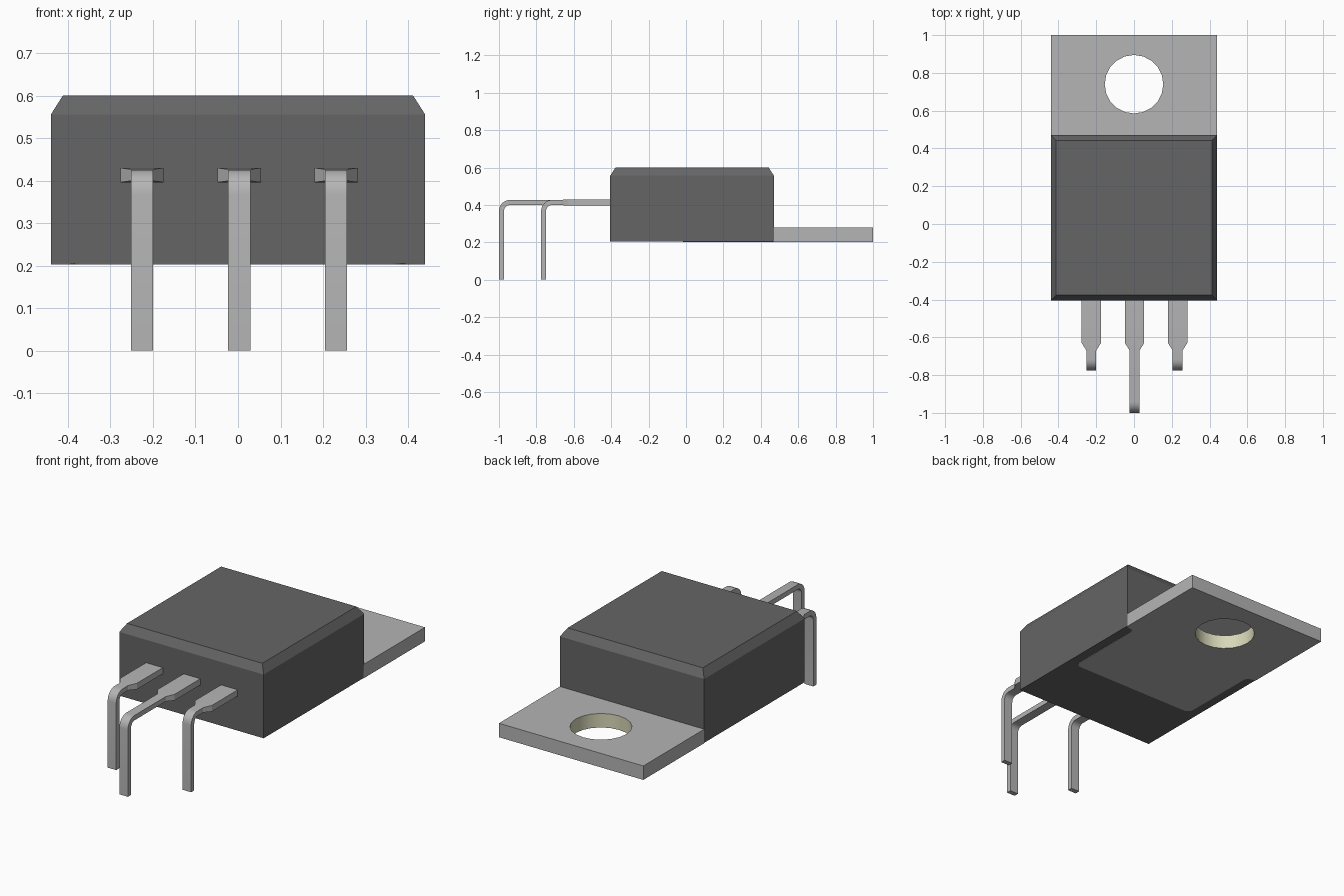
import bpy, bmesh, math
from mathutils import Vector

cube = bpy.data.objects.get("Cube")
if cube:
    bpy.data.objects.remove(cube, do_unlink=True)


def material(name, rgb):
    m = bpy.data.materials.new(name)
    m.use_nodes = True
    color = (*rgb, 1.0)
    m.diffuse_color = color
    m.node_tree.nodes["Principled BSDF"].inputs["Base Color"].default_value = color
    return m


PLASTIC = material("dark grey plastic", (0.13, 0.13, 0.13))
METAL = material("grey metal", (0.46, 0.46, 0.46))
BORE = material("pale yellow metal", (0.68, 0.68, 0.48))


def finish(name, bm, mats, smooth=False):
    bmesh.ops.recalc_face_normals(bm, faces=bm.faces)
    mesh = bpy.data.meshes.new(name)
    bm.to_mesh(mesh)
    bm.free()
    for m in mats:
        mesh.materials.append(m)
    ob = bpy.data.objects.new(name, mesh)
    bpy.context.collection.objects.link(ob)
    if smooth:
        bpy.ops.object.select_all(action="DESELECT")
        ob.select_set(True)
        bpy.context.view_layer.objects.active = ob
        bpy.ops.object.shade_smooth_by_angle(angle=math.radians(30))
    return ob


def loft(bm, rings):
    """Skin a list of equal-length point rings and cap both ends."""
    rows = [[bm.verts.new(p) for p in ring] for ring in rings]
    n = len(rows[0])
    for a, b in zip(rows, rows[1:]):
        for i in range(n):
            j = (i + 1) % n
            bm.faces.new((a[i], a[j], b[j], b[i]))
    bm.faces.new(rows[0])
    bm.faces.new(rows[-1])


# Package body: a box with a sloped rim around the top
def body_ring(inset, z):
    x, y0, y1 = 0.44 - inset, -0.405 + inset, 0.47 - inset
    return [(-x, y0, z), (x, y0, z), (x, y1, z), (-x, y1, z)]


bm = bmesh.new()
loft(bm, [body_ring(0, 0.205), body_ring(0, 0.556), body_ring(0.028, 0.6)])
finish("body", bm, [PLASTIC])

# Mounting tab: wide outside, narrower pad with rounded corners under the body
HOLE_Y, HOLE_R, SIDES = 0.74, 0.155, 20
PAD_X, PAD_Y, R = 0.388, -0.015, 0.035
half = [(0.44, 1.0), (0.44, 0.466), (0.41, 0.46), (0.393, 0.452), (PAD_X, 0.435)]
for k in range(5):
    a = math.radians(22.5 * k)
    half.append((PAD_X - R + R * math.cos(a), PAD_Y + R - R * math.sin(a)))
outline = half + [(-x, y) for x, y in reversed(half)]
circle = [(HOLE_R * math.cos(math.tau * k / SIDES),
           HOLE_Y + HOLE_R * math.sin(math.tau * k / SIDES)) for k in range(SIDES)]

bm = bmesh.new()
edges = []
for loop in (outline, circle):
    vs = [bm.verts.new((x, y, 0.203)) for x, y in loop]
    edges += [bm.edges.new((v, vs[(i + 1) % len(vs)])) for i, v in enumerate(vs)]
bmesh.ops.triangle_fill(bm, edges=edges, use_beauty=True)
ext = bmesh.ops.extrude_face_region(bm, geom=bm.faces[:], use_keep_orig=True)
for v in ext["geom"]:
    if isinstance(v, bmesh.types.BMVert):
        v.co.z = 0.28
bmesh.ops.recalc_face_normals(bm, faces=bm.faces)
for f in bm.faces:
    d = f.calc_center_median() - Vector((0, HOLE_Y, 0))
    if abs(f.normal.z) < 0.5 and d.xy.length < HOLE_R + 0.01:
        f.material_index = 1
finish("mounting_tab", bm, [METAL, BORE], smooth=True)


# Leads: wide root, tapered neck, rounded bend, straight leg down
def lead(name, x, y_end):
    zc, t, w, r = 0.413, 0.0135, 0.026, 0.045
    yc = y_end + t                      # centre line of the vertical leg
    # (y, z, half width, half thickness, direction angle)
    path = [(-0.39, zc, 0.051, 0.017, 0), (-0.63, zc, 0.051, 0.017, 0),
            (-0.67, zc, w, t, 0)]
    for k in range(7):
        a = math.radians(15 * k)
        path.append((yc + r - r * math.sin(a), zc - r + r * math.cos(a), w, t, a))
    path.append((yc, 0, w, t, math.pi / 2))
    rings = []
    for y, z, hw, ht, a in path:
        ny, nz = -math.sin(a) * ht, math.cos(a) * ht
        rings.append([(x - hw, y - ny, z - nz), (x + hw, y - ny, z - nz),
                      (x + hw, y + ny, z + nz), (x - hw, y + ny, z + nz)])
    bm = bmesh.new()
    loft(bm, rings)
    finish(name, bm, [METAL], smooth=True)


lead("right_lead", -0.226, -0.775)
lead("middle_lead", 0.003, -1.0)
lead("left_lead", 0.231, -0.775)
